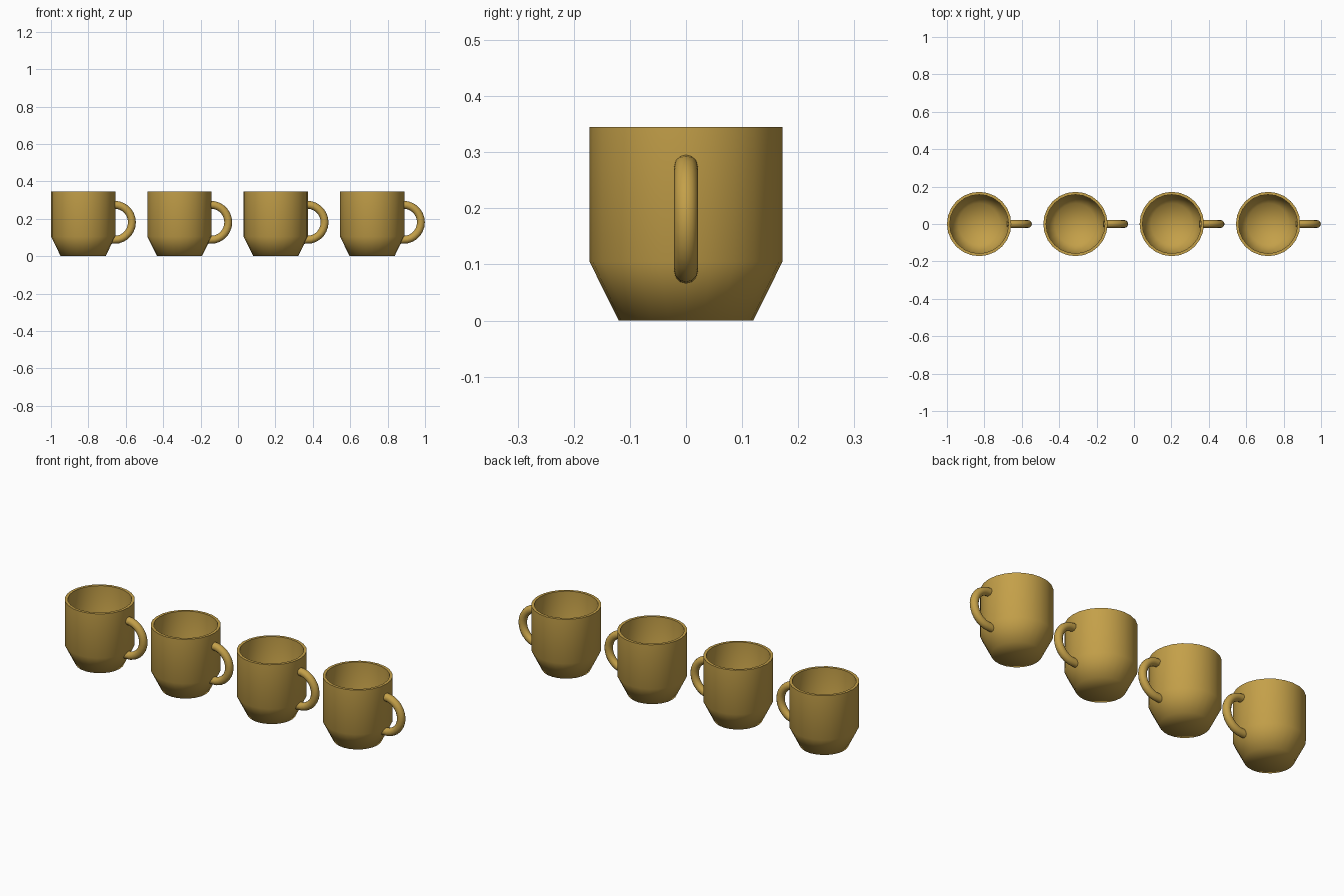
import bpy
import bmesh
from math import pi, radians
from mathutils import Vector

if "Cube" in bpy.data.objects:
    bpy.data.objects.remove(bpy.data.objects["Cube"], do_unlink=True)

COLOUR = (0.55, 0.35, 0.066, 1)
glaze = bpy.data.materials.new("mustard glaze")
glaze.use_nodes = True
glaze.diffuse_color = COLOUR
glaze.node_tree.nodes["Principled BSDF"].inputs["Base Color"].default_value = COLOUR


def finish(bm, name):
    """Turn a bmesh into a smooth mesh with sharp rims."""
    bmesh.ops.remove_doubles(bm, verts=bm.verts, dist=0.0005)
    bmesh.ops.recalc_face_normals(bm, faces=bm.faces)
    mesh = bpy.data.meshes.new(name)
    bm.to_mesh(mesh)
    bm.free()
    mesh.materials.append(glaze)
    mesh.shade_smooth()
    mesh.set_sharp_from_angle(angle=radians(70))
    return mesh


def cup_mesh():
    """Lathe the tapered outer wall, rim, inner wall and floor."""
    profile = [(0, 0), (0.12, 0), (0.172, 0.105), (0.172, 0.345),
               (0.157, 0.345), (0.157, 0.108), (0.111, 0.015), (0, 0.015)]
    bm = bmesh.new()
    verts = [bm.verts.new((r, 0, z)) for r, z in profile]
    edges = [bm.edges.new(pair) for pair in zip(verts, verts[1:])]
    bmesh.ops.spin(bm, geom=verts + edges, cent=(0, 0, 0), axis=(0, 0, 1),
                   angle=2 * pi, steps=24)
    return finish(bm, "cup")


def handle_mesh():
    """Sweep a round section through a half ring, with ends sunk in the wall."""
    centre = Vector((0.167, 0, 0.181))
    bm = bmesh.new()
    section = bmesh.ops.create_circle(bm, segments=12, radius=0.021)["verts"]
    # Stand the section upright, facing along x, at the top of the ring
    for v in section:
        v.co = centre + Vector((0, v.co.x, v.co.y + 0.094))
    edges = bm.edges[:]
    out = bmesh.ops.spin(bm, geom=section + edges, cent=centre, axis=(0, 1, 0),
                         angle=pi, steps=14)
    last = [g for g in out["geom_last"] if isinstance(g, bmesh.types.BMVert)]
    for v in section:
        v.co.x -= 0.004
    for v in last:
        v.co.x -= 0.018
    bmesh.ops.holes_fill(bm, edges=bm.edges, sides=12)
    return finish(bm, "handle")


# Four matching mugs in a row
cup, handle = cup_mesh(), handle_mesh()
for i in range(4):
    for mesh in (cup, handle):
        part = bpy.data.objects.new(f"{mesh.name}_{i + 1}", mesh)
        part.location.x = -0.828 + 0.515 * i
        bpy.context.collection.objects.link(part)
